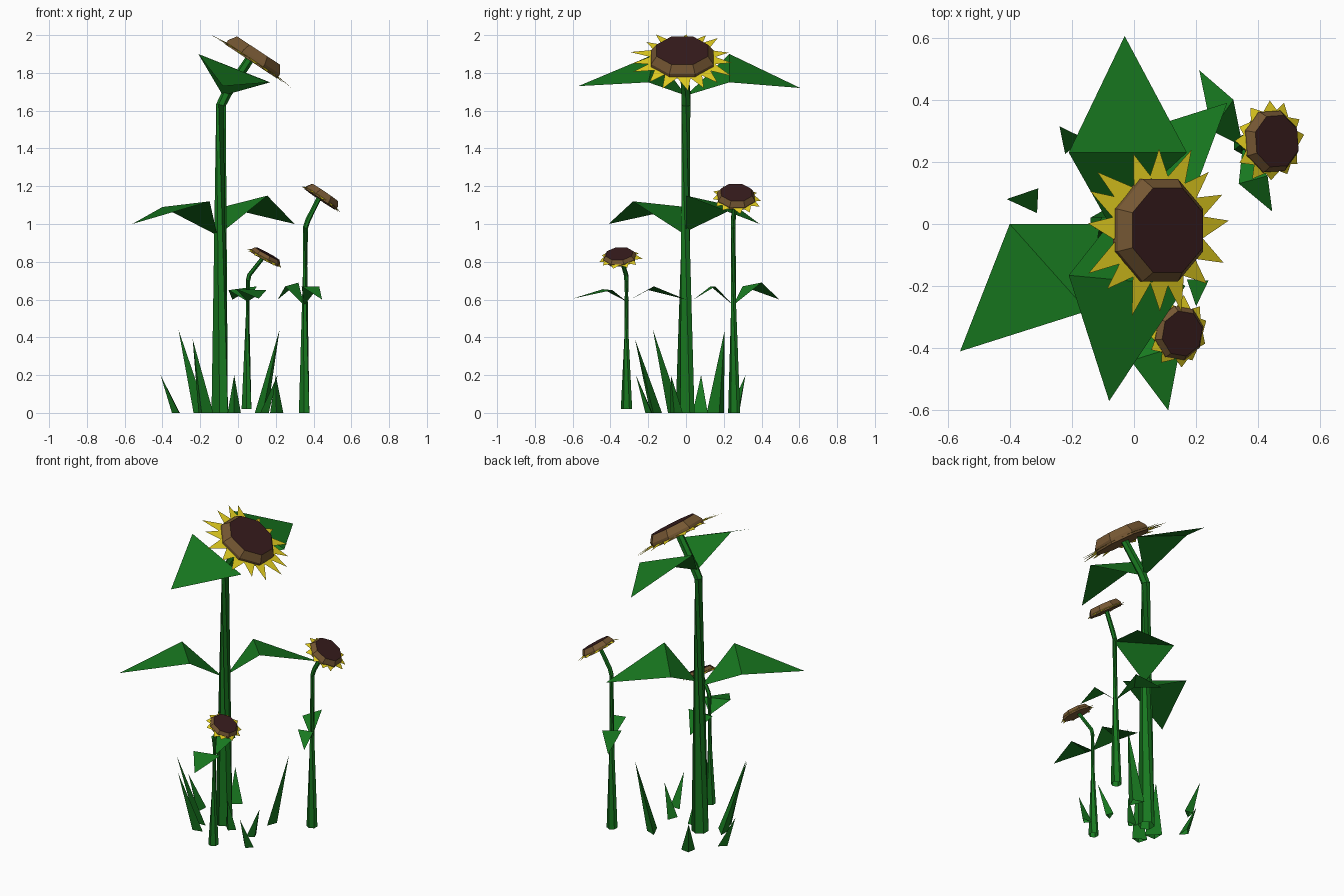
import bpy, math, random
from mathutils import Vector as V

if "Cube" in bpy.data.objects:
    bpy.data.objects.remove(bpy.data.objects["Cube"])

random.seed(4)


def mat(name, c):
    m = bpy.data.materials.new(name)
    m.diffuse_color = (*c, 1)
    m.use_nodes = True
    m.node_tree.nodes["Principled BSDF"].inputs["Base Color"].default_value = m.diffuse_color
    return m


GREEN = mat("leaf_green", (0.009, 0.19, 0.014))
BROWN = mat("seed_rim_brown", (0.178, 0.095, 0.033))
DARK = mat("seed_dark", (0.038, 0.0115, 0.012))
YELLOW = mat("petal_yellow", (0.80, 0.64, 0.015))


def mesh(name, verts, faces, mats, idx=None):
    me = bpy.data.meshes.new(name)
    me.from_pydata([tuple(v) for v in verts], [], faces)
    for m in mats:
        me.materials.append(m)
    if idx:
        me.polygons.foreach_set("material_index", idx)
    me.update()
    ob = bpy.data.objects.new(name, me)
    bpy.context.collection.objects.link(ob)
    return ob


def ring(center, normal, r, n, phase=0.0):
    q = V(normal).to_track_quat('Z', 'Y')
    return [V(center) + q @ V((r * math.cos(phase + math.tau * i / n),
                               r * math.sin(phase + math.tau * i / n), 0))
            for i in range(n)]


def bridge(a, b, n):
    return [(a + i, a + (i + 1) % n, b + (i + 1) % n, b + i) for i in range(n)]


# Tapered hexagonal stem following a short path, open at the foot
def stem(name, pts, radii, n=6):
    pts = [V(p) for p in pts]
    verts, faces = [], []
    for k, p in enumerate(pts):
        if k == 0:
            d = V((0, 0, 1))
        elif k == len(pts) - 1:
            d = p - pts[k - 1]
        else:
            d = (p - pts[k - 1]).normalized() + (pts[k + 1] - p).normalized()
        verts += ring(p, d, radii[k], n, math.pi / 6)
        if k:
            faces += bridge((k - 1) * n, k * n, n)
    faces.append(tuple(range((len(pts) - 1) * n, len(pts) * n)))
    mesh(name, verts, faces, [GREEN])


# Octagonal seed head plus a ring of pointed petals
def flower(name, c, normal, r_rim, r_seed, depth, r_petal, count):
    c, nrm, n, ph = V(c), V(normal).normalized(), 8, math.pi / 8
    verts = (ring(c, nrm, r_rim, n, ph)
             + ring(c + nrm * depth * 0.4, nrm, r_rim, n, ph)
             + ring(c + nrm * depth, nrm, r_seed, n, ph))
    faces = bridge(0, n, n) + bridge(n, 2 * n, n)
    faces += [tuple(reversed(range(n))), tuple(range(2 * n, 3 * n))]
    mesh(name + "_seed_head", verts, faces, [BROWN, DARK],
         [0] * (len(faces) - 1) + [1])
    q, pv, pf = nrm.to_track_quat('Z', 'Y'), [], []
    half = math.pi / count * 1.15
    for i in range(count):
        a = math.tau * (i + random.uniform(-.15, .15)) / count
        tip = r_petal * random.uniform(0.92, 1.08)
        for ang, r, z in ((a - half, r_rim * .95, .012), (a + half, r_rim * .95, .012),
                          (a + random.uniform(-.08, .08), tip, 0)):
            pv.append(c + q @ V((r * math.cos(ang), r * math.sin(ang), z)))
        pf.append((3 * i, 3 * i + 1, 3 * i + 2))
    mesh(name + "_petals", pv, pf, [YELLOW])


# Leaf: two triangles folded across the widest line
def leaf(name, base, side_a, side_b, tip):
    mesh(name, [base, side_a, side_b, tip], [(0, 1, 2), (1, 3, 2)], [GREEN])


# Grass blade: three-sided spike with an open foot
def blade(name, base, tip, w):
    b, t = V((*base, 0)), V(tip)
    out = V((t.x - b.x, t.y - b.y, 0)).normalized()
    side = V((-out.y, out.x, 0)) * w / 2
    mesh(name, [b - side, b + side, b + out * w * 0.5, t],
         [(1, 0, 3), (0, 2, 3), (2, 1, 3)], [GREEN])


# Tall plant
stem("tall_stem", [(-.097, -.005, 0), (-.09, 0, 1.63), (-.06, 0, 1.69), (.06, -.015, 1.87)],
     [.05, .026, .026, .024])
flower("tall", (.07, -.02, 1.86), (.55, 0, .835), .178, .147, .07, .28, 16)
tall = (-.08, 0, 1.68)
leaf("tall_upper_leaf_back", tall, (-.21, .23, 1.9), (.17, .23, 1.75), (-.03, .605, 1.72))
leaf("tall_upper_leaf_front", tall, (-.21, -.165, 1.9), (.165, -.2, 1.75), (-.08, -.57, 1.73))
leaf("tall_lower_leaf_left", (-.11, 0, .94), (-.4, 0, 1.09), (-.15, -.28, 1.12), (-.56, -.41, 1.0))
leaf("tall_lower_leaf_right", (-.08, 0, .96), (.155, 0, 1.15), (-.08, .27, 1.09), (.3, .39, 1.0))

# Middle plant
stem("middle_stem", [(.35, .255, 0), (.357, .25, .98), (.37, .25, 1.02), (.43, .262, 1.14)],
     [.032, .014, .014, .013])
flower("middle", (.435, .265, 1.13), (.56, .04, .83), .105, .088, .045, .13, 12)
mid = (.35, .25, .57)
leaf("middle_leaf_back", mid, (.32, .4, .69), (.25, .3, .67), (.21, .495, .6))
leaf("middle_leaf_front", mid, (.337, .13, .67), (.43, .155, .67), (.445, .04, .6))

# Short plant
stem("short_stem", [(.045, -.315, .02), (.053, -.315, .7), (.06, -.317, .73), (.135, -.345, .825)],
     [.03, .012, .012, .011])
flower("short", (.14, -.35, .815), (.47, -.08, .87), .09, .075, .032, .115, 11)
low = (.05, -.315, .59)
leaf("short_leaf_front", low, (-.01, -.44, .655), (.15, -.39, .65), (.11, -.6, .605))
leaf("short_leaf_back", low, (-.05, -.2, .65), (.1, -.17, .67), (-.03, 0, .6))

# Grass tuft
for i, (b, t, w) in enumerate([
        ((-.31, .075), (-.41, .08, .2), .08), ((-.19, .25), (-.24, .315, .2), .08),
        ((-.2, -.06), (-.315, -.175, .44), .1), ((.11, .155), (.22, .205, .44), .1),
        ((-.17, -.15), (-.24, -.27, .39), .09), ((.205, -.18), (.2, -.265, .2), .07),
        ((.13, -.05), (.21, -.08, .2), .07), ((-.02, -.04), (-.02, -.08, .2), .07)]):
    blade("grass_blade_%d" % (i + 1), b, t, w)
